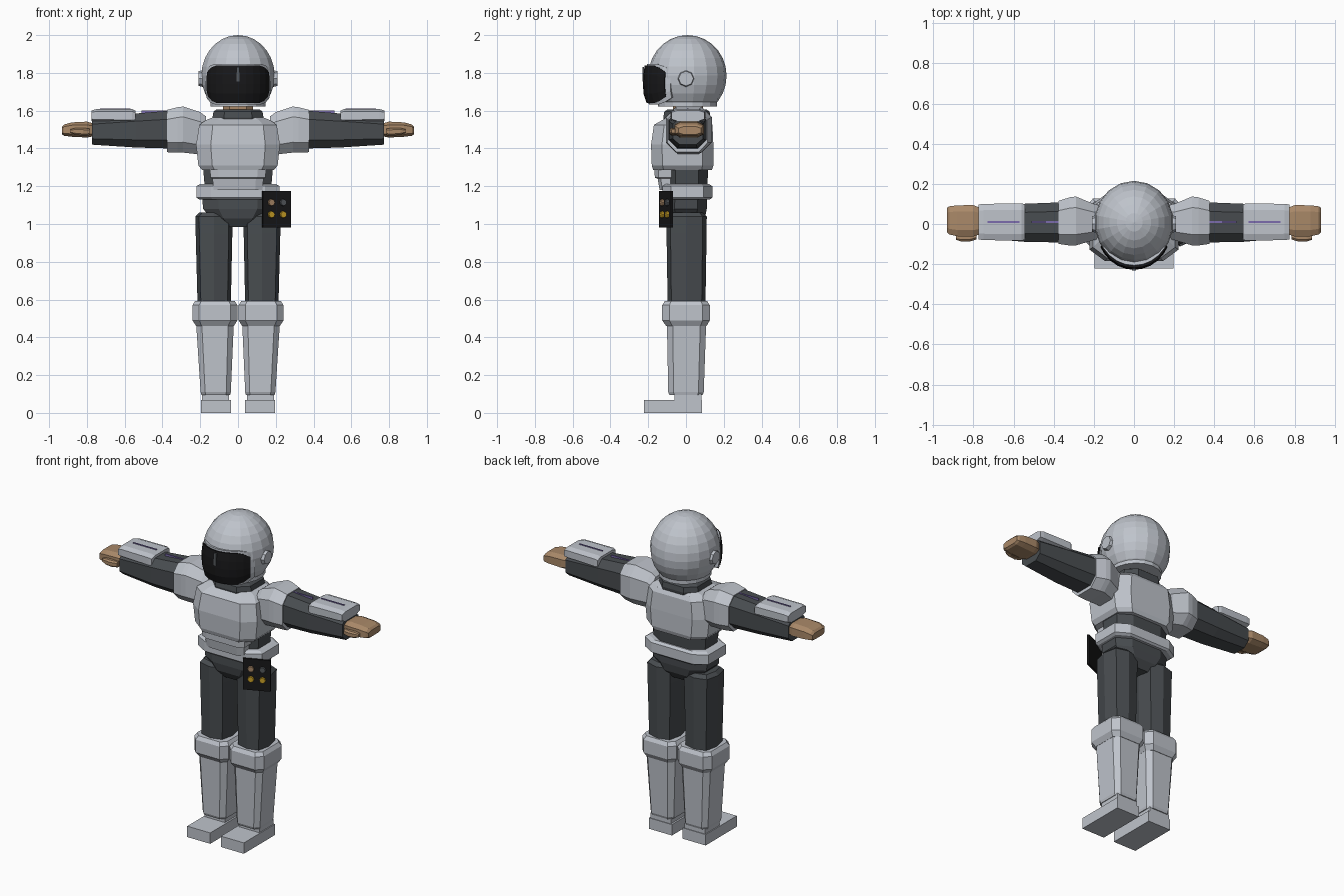
import bpy, bmesh, math
from mathutils import Vector, Matrix

old = bpy.data.objects.get("Cube")
if old:
    bpy.data.objects.remove(old, do_unlink=True)


def material(name, r, g, b):
    m = bpy.data.materials.new(name)
    m.use_nodes = True
    m.diffuse_color = (r, g, b, 1)
    m.node_tree.nodes["Principled BSDF"].inputs["Base Color"].default_value = (r, g, b, 1)
    return m


SHELL = material("light grey shell", .52, .55, .6)
SUIT = material("dark grey suit", .065, .073, .08)
SKIN = material("tan skin", .4, .25, .14)
BLACK = material("black gloss", .009, .009, .01)
GLINT = material("visor glint grey", .09, .1, .11)
PURPLE = material("purple stripe", .2, .15, .42)
GOLD = material("gold button", .6, .36, .02)


def finish(name, bm, mat, mirror=False):
    me = bpy.data.meshes.new(name)
    bm.to_mesh(me)
    bm.free()
    me.materials.append(mat)
    ob = bpy.data.objects.new(name, me)
    bpy.context.collection.objects.link(ob)
    if mirror:
        ob.modifiers.new("Mirror", "MIRROR").use_clip = False
    return ob


def loft(name, mat, sections, axis="z", cut=.45, ridge=False, mirror=False):
    """Skin eight-sided sections (position, centre a, centre b, half a, half b)."""
    k = 1 - cut
    if ridge:
        ring = [(1, 0), (k, k), (0, 1), (-k, k), (-1, 0), (-k, -k), (0, -1), (k, -k)]
    else:
        ring = [(1, -k), (1, k), (k, 1), (-k, 1), (-1, k), (-1, -k), (-k, -1), (k, -1)]
    bm = bmesh.new()
    loops = []
    for t, ca, cb, ha, hb in sections:
        pts = [(ca + ha * a, cb + hb * b) for a, b in ring]
        loops.append([bm.verts.new((a, b, t) if axis == "z" else (t, a, b)) for a, b in pts])
    for lo, hi in zip(loops, loops[1:]):
        for i in range(8):
            j = (i + 1) % 8
            bm.faces.new((lo[i], lo[j], hi[j], hi[i]))
    bm.faces.new(loops[0][::-1])
    bm.faces.new(loops[-1])
    bmesh.ops.remove_doubles(bm, verts=bm.verts, dist=1e-5)
    bmesh.ops.recalc_face_normals(bm, faces=bm.faces)
    return finish(name, bm, mat, mirror)


def box(name, mat, lo, hi, mirror=False, matrix=Matrix()):
    bm = bmesh.new()
    lo, hi = Vector(lo), Vector(hi)
    bmesh.ops.create_cube(bm, size=1)
    for v in bm.verts:
        v.co = matrix @ ((lo + hi) / 2 + v.co * (hi - lo))
    return finish(name, bm, mat, mirror)


def disc(name, mat, radius, depth, matrix, mirror=False, sides=8):
    bm = bmesh.new()
    bmesh.ops.create_cone(bm, cap_ends=True, segments=sides, radius1=radius,
                          radius2=radius * .85, depth=depth, matrix=matrix)
    return finish(name, bm, mat, mirror)


# Helmet: faceted ellipsoid cut flat at the neck, with ear discs
bm = bmesh.new()
bmesh.ops.create_uvsphere(bm, u_segments=18, v_segments=14, radius=1)
for v in bm.verts:
    v.co = Vector((v.co.x * .197, .008 + v.co.y * .207, 1.785 + v.co.z * .215))
cut = bmesh.ops.bisect_plane(bm, geom=bm.verts[:] + bm.edges[:] + bm.faces[:],
                             plane_co=(0, 0, 1.645), plane_no=(0, 0, -1), clear_outer=True)
rim = [e for e in cut["geom_cut"] if isinstance(e, bmesh.types.BMEdge)]
skirt = bmesh.ops.extrude_edge_only(bm, edges=rim)["geom"]
for v in skirt:
    if isinstance(v, bmesh.types.BMVert):
        v.co.z = 1.622
bmesh.ops.contextual_create(bm, geom=[e for e in skirt if isinstance(e, bmesh.types.BMEdge)])
bmesh.ops.recalc_face_normals(bm, faces=bm.faces)
finish("helmet", bm, SHELL)
disc("ear_discs", SHELL, .046, .03,
     Matrix.Translation((.193, 0, 1.77)) @ Matrix.Rotation(math.pi / 2, 4, "Y"), True)


# Visor: curved band with clipped corners, on a slightly larger frame
def visor(name, mat, spread, low, high, push, depth):
    bm = bmesh.new()
    bmesh.ops.create_grid(bm, x_segments=10, y_segments=4, size=1)
    for v in bm.verts:
        u, w = v.co.x, v.co.y
        clip = max(0, abs(u) - .7) / .3 * .035
        z = (low + high) / 2 + w * ((high - low) / 2 - clip)
        shrink = 1 - .1 * max(0, -w - .4) / .6 - .05 * max(0, w - .4) / .6
        a = math.radians(spread) * u
        v.co = Vector((.185 * math.sin(a) * (.5 + shrink / 2),
                       push - .03 - .198 * math.cos(a) * shrink, z))
    ob = finish(name, bm, mat)
    mod = ob.modifiers.new("Thickness", "SOLIDIFY")
    mod.thickness, mod.offset = depth, -1
    return ob


visor("visor", BLACK, 65, 1.64, 1.84, 0, .05)
visor("visor_frame", SHELL, 71, 1.632, 1.848, .012, .045)
box("visor_glint", GLINT, (-.009, -.231, 1.755), (.009, -.222, 1.83))

# Neck and collar
loft("neck", SKIN, [(1.57, 0, .01, .08, .08), (1.65, 0, .01, .08, .08)])
loft("collar", SUIT, [(1.54, 0, .005, .13, .12), (1.565, 0, .005, .135, .125),
                      (1.595, 0, .005, .13, .12), (1.605, 0, .005, .115, .105)])

# Torso, from chest armour down to the hips
loft("chest_armour", SHELL, [(1.285, 0, -.018, .19, .155), (1.31, 0, -.018, .21, .163),
                             (1.42, 0, -.02, .222, .165), (1.525, 0, -.015, .205, .155),
                             (1.55, 0, 0, .17, .125), (1.57, 0, .005, .12, .1)], cut=.35)
loft("waist", SUIT, [(1.18, 0, .005, .175, .108), (1.3, 0, .005, .185, .112)])
loft("abdomen_plate", SHELL, [(1.18, 0, -.09, .13, .05), (1.24, 0, -.095, .135, .055),
                              (1.245, 0, -.1, .145, .065), (1.3, 0, -.1, .15, .067)], cut=.3)
loft("belt", SHELL, [(1.13, 0, .007, .205, .12), (1.14, 0, .007, .22, .132),
                     (1.2, 0, .007, .22, .132), (1.212, 0, .007, .2, .115)], cut=.35)
loft("hips", SUIT, [(.985, 0, 0, .075, .07), (1.03, 0, 0, .14, .1),
                    (1.08, 0, 0, .185, .11), (1.15, 0, .002, .19, .11)])

# Legs
loft("thighs", SUIT, [(.57, .126, .003, .088, .1), (.95, .127, .003, .097, .106),
                      (1.04, .128, .003, .098, .107), (1.06, .13, .003, .075, .085)],
     cut=.2, ridge=True, mirror=True)
loft("knee_guards", SHELL, [(.46, .122, .002, .1, .107), (.49, .122, 0, .119, .126),
                            (.57, .122, 0, .119, .126), (.592, .122, 0, .105, .112)],
     cut=.3, mirror=True)
loft("shin_guards", SHELL, [(.095, .118, 0, .076, .088), (.11, .118, 0, .08, .094),
                            (.48, .122, .003, .1, .104)], cut=.3, mirror=True)
box("feet", SHELL, (.037, -.222, 0), (.196, .086, .068), True)
box("ankles", SHELL, (.048, -.06, .06), (.19, .082, .1), True)

# Arms
loft("shoulder_guards", SHELL, [(.17, .01, 1.47, .085, .1), (.2, .01, 1.48, .09, .112),
                                (.29, .015, 1.5, .122, .122), (.32, .013, 1.498, .12, .12),
                                (.376, .008, 1.492, .107, .112)], "x", mirror=True)
loft("arms", SUIT, [(.36, .008, 1.5, .1, .1), (.54, .006, 1.495, .095, .09),
                    (.772, .01, 1.49, .08, .07)], "x", mirror=True)
loft("forearm_guards", SHELL, [(.543, .01, 1.57, .088, .03), (.56, .01, 1.573, .093, .035),
                               (.75, .01, 1.575, .09, .033), (.775, .01, 1.573, .087, .028)],
     "x", cut=.35, mirror=True)
box("upper_arm_stripes", PURPLE, (.37, .006, 1.58), (.51, .014, 1.601), True)
box("forearm_stripes", PURPLE, (.57, .006, 1.6), (.73, .014, 1.612), True)

# Hands
loft("hands", SKIN, [(.765, .015, 1.498, .065, .034), (.8, .016, 1.5, .078, .042),
                     (.88, .016, 1.5, .077, .038), (.92, .018, 1.497, .07, .03),
                     (.932, .02, 1.495, .06, .02)], "x", cut=.4, mirror=True)
loft("thumbs", SKIN, [(.785, -.055, 1.488, .022, .018), (.82, -.066, 1.488, .022, .02),
                      (.86, -.067, 1.49, .02, .018), (.887, -.066, 1.492, .012, .01)],
     "x", mirror=True)

# Hip control panel, turned outwards, with four round buttons
turn = Matrix.Translation((.204, -.105, 1.078)) @ Matrix.Rotation(math.radians(23), 4, "Z")
box("hip_panel", BLACK, (-.08, -.006, -.097), (.08, .006, .097), matrix=turn)
face = Matrix.Rotation(math.pi / 2, 4, "X")
for name, mat, x, z in (("upper_right", SKIN, -.033, .036), ("upper_left", GLINT, .035, .036),
                        ("lower_right", GOLD, -.033, -.028), ("lower_left", GOLD, .035, -.028)):
    disc("panel_button_" + name, mat, .02, .012,
         turn @ Matrix.Translation((x, -.01, z)) @ face)
